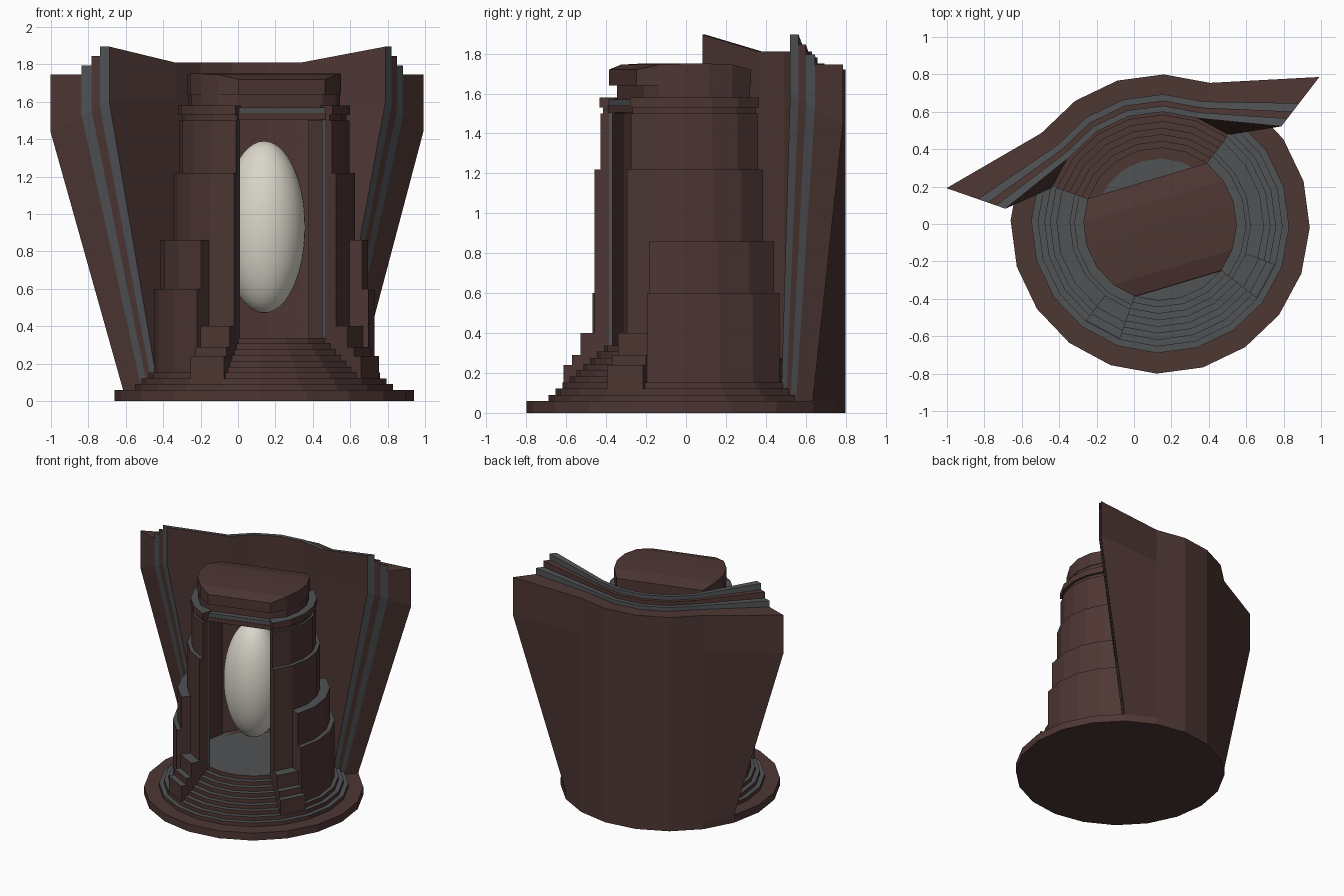
import bpy, bmesh
from math import radians, cos, sin
from mathutils import Matrix, Vector

cube = bpy.data.objects.get("Cube")
if cube:
    bpy.data.objects.remove(cube, do_unlink=True)

# The whole shrine is turned slightly about its own axis
PLACE = Matrix.Translation((0.14, 0, 0)) @ Matrix.Rotation(radians(16.6), 4, 'Z')
SEG = 18


def material(name, rgb):
    m = bpy.data.materials.new(name)
    m.use_nodes = True
    m.diffuse_color = (*rgb, 1)
    m.node_tree.nodes["Principled BSDF"].inputs["Base Color"].default_value = (*rgb, 1)
    return m


MATS = [material("dark brown stone", (0.076, 0.038, 0.034)),
        material("slate grey stone", (0.080, 0.084, 0.090)),
        material("pale ivory", (0.70, 0.67, 0.59))]
BROWN, GREY, IVORY = range(3)


def polar(r, a, z):
    return Vector((r * cos(radians(a)), r * sin(radians(a)), z))


def finish(name, bm):
    bmesh.ops.recalc_face_normals(bm, faces=bm.faces)
    me = bpy.data.meshes.new(name)
    bm.to_mesh(me)
    bm.free()
    for m in MATS:
        me.materials.append(m)
    ob = bpy.data.objects.new(name, me)
    bpy.context.collection.objects.link(ob)
    ob.matrix_world = PLACE
    return ob


def prism(name, outline, z0, z1, side=BROWN, top=BROWN):
    bm = bmesh.new()
    lo = [bm.verts.new((x, y, z0)) for x, y in outline]
    hi = [bm.verts.new((x, y, z1)) for x, y in outline]
    bm.faces.new(lo).material_index = BROWN
    bm.faces.new(hi).material_index = top
    for i in range(len(lo)):
        j = (i + 1) % len(lo)
        bm.faces.new((lo[i], lo[j], hi[j], hi[i])).material_index = side
    return finish(name, bm)


def arc(name, r0, r1, a0, a1, z0, z1, top=GREY, ends=BROWN):
    """Faceted curved block between two radii and two angles."""
    bm = bmesh.new()
    rings = [[bm.verts.new(polar(r, a, z)) for r, z in
              ((r0, z0), (r1, z0), (r1, z1), (r0, z1))]
             for a in range(a0, a1 + 1, SEG)]
    for p, q in zip(rings, rings[1:]):
        for i in range(4):
            j = (i + 1) % 4
            f = bm.faces.new((p[i], p[j], q[j], q[i]))
            f.material_index = top if i == 2 else BROWN
    for end in (rings[0], rings[-1]):
        bm.faces.new(end).material_index = ends
    return finish(name, bm)


def arc_pair(name, r0, r1, a0, a1, z0, z1, **kw):
    arc("left_" + name, r0, r1, a0, a1, z0, z1, **kw)
    arc("right_" + name, r0, r1, 180 - a1, 180 - a0, z0, z1, **kw)


def circle(r):
    return [polar(r, a, 0).xy for a in range(0, 360, SEG)]


def box(name, x, y0, y1, z0, z1, colour):
    prism(name, [(-x, y0), (x, y0), (x, y1), (-x, y1)], z0, z1, colour, colour)


# Round base, ring steps and chamber floor
prism("base_plinth", circle(0.8), 0, 0.06)
for i in range(9):
    r, z = 0.69 - 0.035 * i, 0.09 + 0.031 * i
    arc(f"front_step_{i + 1}", r - 0.06, r, 144, 396, 0.05, z)
    arc(f"back_step_{i + 1}", r - 0.06, r, 36, 144, 0.05, z, top=BROWN)
prism("chamber_floor", circle(0.39), 0.05, 0.338, BROWN, GREY)

# Stepped side walls, either side of the open front and back
for i, (r, start, z) in enumerate([(0.59, -36, 0.60), (0.555, -36, 0.86),
                                   (0.485, -54, 1.22), (0.455, -54, 1.50)]):
    arc_pair(f"wall_tier_{i + 1}", 0.41, r, start, 36, 0.06, z)
arc_pair("wall_lining", 0.39, 0.41, -54, 36, 0.30, 1.51, ends=GREY)
arc_pair("upper_belt", 0.38, 0.46, -54, 36, 1.53, 1.58)
arc_pair("lower_belt", 0.38, 0.44, -54, 36, 1.50, 1.53)

# Short stepped buttresses beside the stair
for i, (r, z) in enumerate([(0.65, 0.24), (0.605, 0.29), (0.56, 0.40)]):
    arc_pair(f"stair_buttress_{i + 1}", 0.42, r, -54, -36, 0.06, z)

# Drum under the roof, with a ledge over the doorway
half = [polar(0.405, a, 0).xy for a in range(-54, 37, SEG)]
drum = [(x, max(y, -0.29)) for x, y in half]
prism("roof_drum", drum + [(-x, y) for x, y in reversed(drum)], 1.51, 1.66)
box("door_lintel", 0.25, -0.335, -0.27, 1.505, 1.54, BROWN)
box("door_ledge", 0.245, -0.33, -0.27, 1.54, 1.57, GREY)

# Gently vaulted roof made of strips across the doorway
bm = bmesh.new()
rows = []
for a, z in zip(range(-54, 37, SEG), (1.72, 1.745, 1.75, 1.75, 1.745, 1.72)):
    p = polar(0.41, a, 0)
    rows.append([bm.verts.new((s * p.x, p.y, h)) for s, h in
                 ((-1, 1.64), (1, 1.64), (1, z), (-1, z))])
for p, q in zip(rows, rows[1:]):
    for i in range(4):
        j = (i + 1) % 4
        bm.faces.new((p[i], p[j], q[j], q[i]))
bm.faces.new(rows[0])
bm.faces.new(rows[-1])
finish("vaulted_roof", bm)


# Flared back screen made of nested layers, each rising above the last
def screen_layer(name, t0, t1, z_end, z_mid, colour):
    bm = bmesh.new()
    angles = list(range(36, 145, SEG))

    def sheet(t):
        r = 0.8 - 0.2 * t
        grid = []
        for k, a in enumerate(angles):
            foot = polar(r, a, 0.06)
            tip = k in (0, len(angles) - 1)
            x, y = foot.xy
            if tip:
                x = (1.04 - 0.27 * t) * (1 if k == 0 else -1)
                y = 0.51 - 0.195 * t
            pts = [foot, (x, y, 1.44 + 0.16 * t), (x, y, z_end if tip else z_mid)]
            grid.append([bm.verts.new(p) for p in pts])
        return grid

    back, front = sheet(t0), sheet(t1)
    for k in range(len(angles) - 1):
        for g in (back, front):
            for j in range(2):
                f = bm.faces.new((g[k][j], g[k + 1][j], g[k + 1][j + 1], g[k][j + 1]))
                f.material_index = BROWN if g is front else colour
        for j in (0, 2):
            f = bm.faces.new((back[k][j], back[k + 1][j], front[k + 1][j], front[k][j]))
            f.material_index = colour
    for k in (0, -1):
        for j in range(2):
            f = bm.faces.new((back[k][j], back[k][j + 1], front[k][j + 1], front[k][j]))
            f.material_index = colour
    finish(name, bm)


screen_layer("screen_outer", 0, 0.53, 1.745, 1.72, BROWN)
screen_layer("screen_outer_band", 0.53, 0.70, 1.795, 1.75, GREY)
screen_layer("screen_middle", 0.70, 0.84, 1.845, 1.78, BROWN)
screen_layer("screen_inner_band", 0.84, 1, 1.895, 1.81, GREY)

# Floating egg in the chamber
bm = bmesh.new()
bmesh.ops.create_uvsphere(bm, u_segments=40, v_segments=24, radius=1)
bmesh.ops.transform(bm, verts=bm.verts, matrix=Matrix.Translation((0, 0, 0.93))
                    @ Matrix.Diagonal((0.22, 0.22, 0.46, 1)))
for f in bm.faces:
    f.material_index = IVORY
    f.smooth = True
finish("floating_egg", bm)
